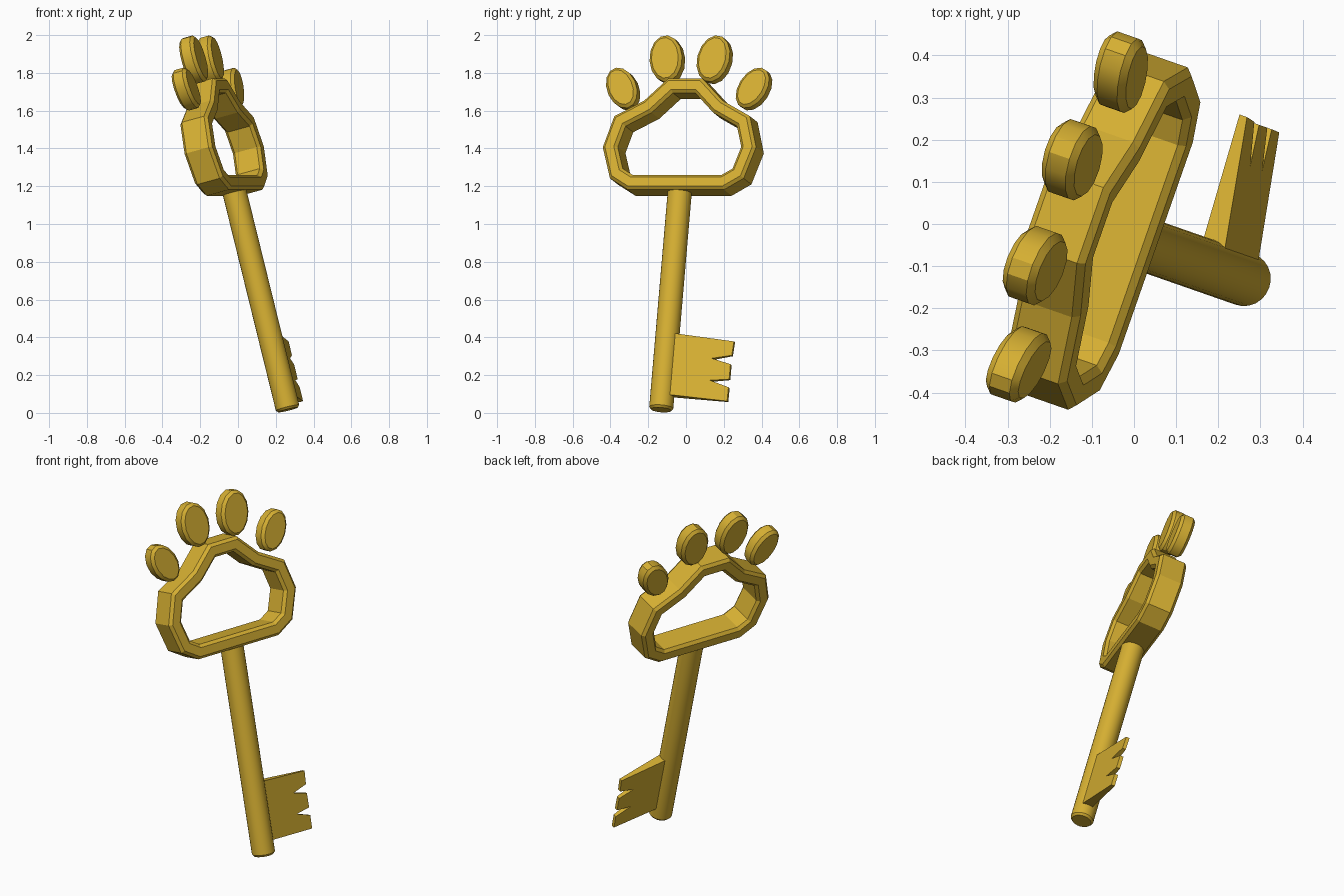
import bpy, bmesh, math
from mathutils import Matrix, Vector

if "Cube" in bpy.data.objects:
    bpy.data.objects.remove(bpy.data.objects["Cube"])

# Key frame: w across the head, t towards the face, s up the shaft
U = Vector((-0.238, 0.083, 0.968)).normalized()
V = Vector((0.33, 0.944, 0)).normalized()
N = V.cross(U).normalized()
O = Vector((0.265, -0.132, 0.016))

gold = bpy.data.materials.new("gold")
gold.diffuse_color = (0.67, 0.43, 0.032, 1)
gold.use_nodes = True
gold.node_tree.nodes["Principled BSDF"].inputs["Base Color"].default_value = gold.diffuse_color


def place(w, s, t):
    return O + V * w + U * s + N * t


def loft(name, loops, ring=False, smooth=None):
    """Skin a list of (w, s, t) loops; ring closes last to first, else cap."""
    bm = bmesh.new()
    rows = [[bm.verts.new(place(*p)) for p in lp] for lp in loops]
    n = len(rows[0])
    pairs = list(zip(rows, rows[1:])) + ([(rows[-1], rows[0])] if ring else [])
    for a, b in pairs:
        for i in range(n):
            j = (i + 1) % n
            bm.faces.new((a[i], a[j], b[j], b[i]))
    if not ring:
        bm.faces.new(rows[0])
        bm.faces.new(rows[-1])
    bmesh.ops.recalc_face_normals(bm, faces=bm.faces)
    me = bpy.data.meshes.new(name)
    bm.to_mesh(me)
    bm.free()
    me.materials.append(gold)
    ob = bpy.data.objects.new(name, me)
    bpy.context.collection.objects.link(ob)
    if smooth:
        bpy.ops.object.select_all(action='DESELECT')
        ob.select_set(True)
        bpy.context.view_layer.objects.active = ob
        bpy.ops.object.shade_smooth_by_angle(angle=math.radians(smooth))
    return ob


def inset(poly, d):
    """Mitred inward offset of a counter-clockwise polygon."""
    out = []
    for i, p in enumerate(poly):
        p = Vector(p)
        e1 = (p - Vector(poly[i - 1])).normalized()
        e2 = (Vector(poly[(i + 1) % len(poly)]) - p).normalized()
        n1, n2 = Vector((-e1.y, e1.x)), Vector((-e2.y, e2.x))
        out.append(p + (n1 + n2) * d / (1 + n1.dot(n2)))
    return out


# Paw-pad shaped ring head
half = [(0.27, 1.188), (0.375, 1.25), (0.43, 1.42), (0.38, 1.59),
        (0.22, 1.675), (0.095, 1.797)]
pad = half + [(-w, s) for w, s in reversed(half)]
T, B, R = 0.08, 0.016, 0.08
section = [(0, -T + B), (0, T - B), (B, T), (R - B, T),
           (R, T - B), (R, -T + B), (R - B, -T), (B, -T)]
loft("head_ring", [[(p[0], p[1], t) for p in inset(pad, d)]
                   for d, t in section], ring=True)


# Four toe discs
def toe(name, w, s, a, b, tilt, h=0.042, bev=0.016, sides=14):
    loops = []
    for d, t in ((bev, -h), (0, -h + bev), (0, h - bev), (bev, h)):
        lp = []
        for k in range(sides):
            ang = 2 * math.pi * k / sides
            x, y = (a - d) * math.cos(ang), (b - d) * math.sin(ang)
            c, q = math.cos(tilt), math.sin(tilt)
            lp.append((w + x * c + y * q, s - x * q + y * c, t))
        loops.append(lp)
    loft(name, loops, smooth=28)


for side, label in ((-1, "left"), (1, "right")):
    toe("inner_toe_" + label, side * 0.133, 1.915, 0.091, 0.128,
        side * math.radians(9))
    toe("outer_toe_" + label, side * 0.367, 1.755, 0.08, 0.119,
        side * math.radians(29))

# Round shaft with a small chamfer at the tip
loft("shaft", [[(r * math.cos(k * math.pi / 12), s, r * math.sin(k * math.pi / 12))
                for k in range(24)]
               for r, s in ((0.054, 0.0), (0.064, 0.012), (0.064, 1.215))], smooth=30)

# Wedge-shaped bit with two notches
bit = [(0.03, 0.076), (0.356, 0.055), (0.357, 0.131), (0.257, 0.164),
       (0.357, 0.175), (0.357, 0.257), (0.257, 0.284), (0.36, 0.306),
       (0.365, 0.382), (0.03, 0.412)]


def wedge(t_root, t_tip):
    return [(w, s, t_root + (t_tip - t_root) * (w - 0.03) / 0.33) for w, s in bit]


loft("key_bit", [wedge(-0.022, -0.048), wedge(0.038, -0.028)])
